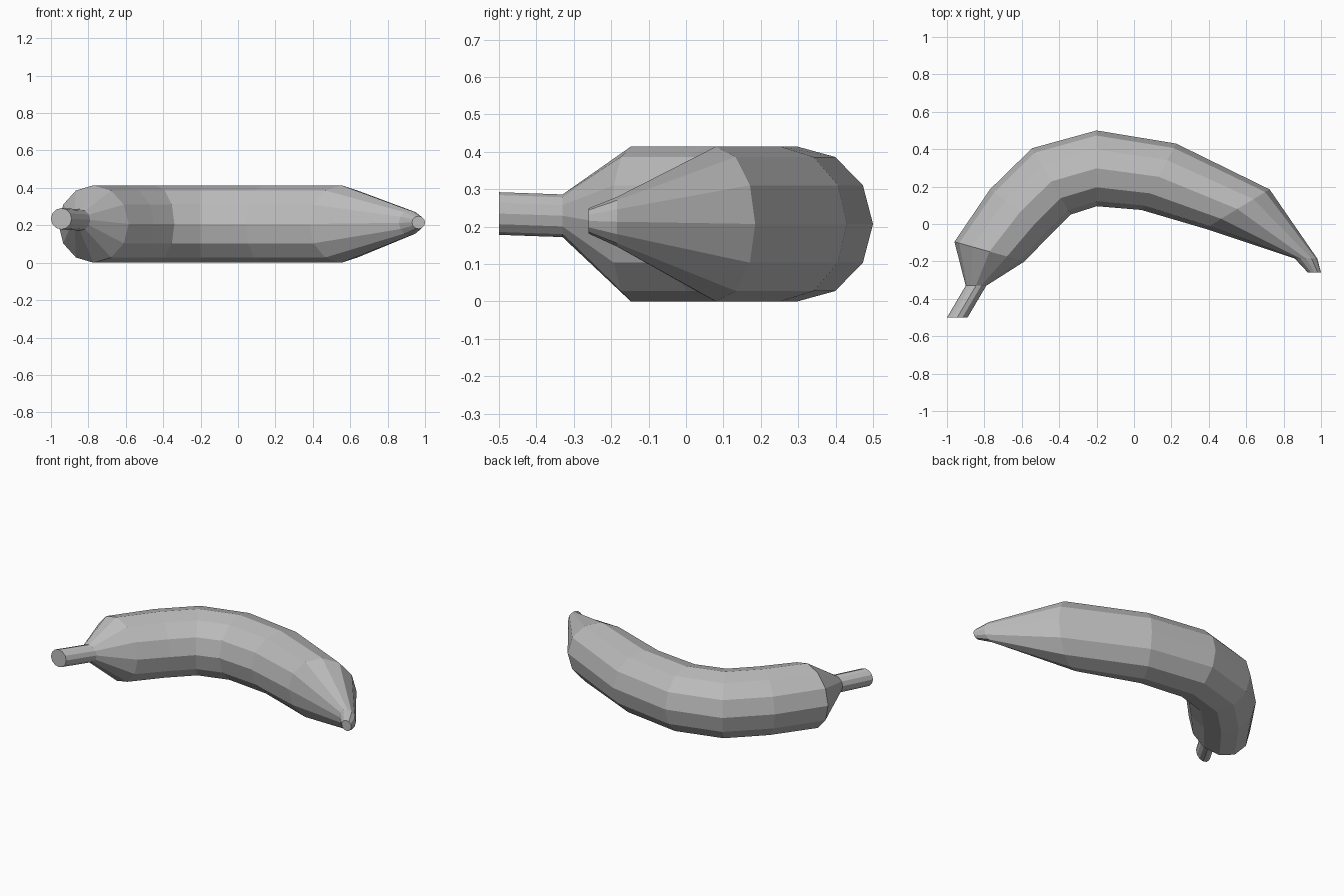
import bpy, bmesh, math
from mathutils import Vector

if "Cube" in bpy.data.objects:
    bpy.data.objects.remove(bpy.data.objects["Cube"])

SIDES = 12

peel_grey = bpy.data.materials.new("peel_grey")
peel_grey.diffuse_color = (0.5, 0.5, 0.5, 1)
peel_grey.use_nodes = True
peel_grey.node_tree.nodes["Principled BSDF"].inputs["Base Color"].default_value = peel_grey.diffuse_color

# Cross-sections along the bend: outer x,y / inner x,y / centre height / half height
RINGS = [
    (-1.00, -0.50, -0.89, -0.50, 0.235, 0.057),   # stem end
    (-0.90, -0.33, -0.79, -0.33, 0.229, 0.057),   # stem base
    (-0.96, -0.095, -0.585, -0.20, 0.207, 0.207),  # shoulder
    (-0.77, 0.185, -0.45, -0.06, 0.207, 0.207),
    (-0.545, 0.405, -0.34, 0.05, 0.207, 0.207),
    (-0.20, 0.50, -0.20, 0.095, 0.207, 0.207),
    (0.225, 0.43, 0.04, 0.075, 0.207, 0.207),
    (0.725, 0.185, 0.38, -0.025, 0.207, 0.207),
    (0.98, -0.185, 0.86, -0.185, 0.213, 0.066),   # tip base
    (1.00, -0.26, 0.93, -0.26, 0.215, 0.034),     # tip end
]


def add_ring(bm, ox, oy, ix, iy, z, rz):
    centre = Vector(((ox + ix) / 2, (oy + iy) / 2, z))
    out = Vector(((ox - ix) / 2, (oy - iy) / 2, 0))
    up = Vector((0, 0, rz))
    angles = [math.tau * i / SIDES for i in range(SIDES)]
    return [bm.verts.new(centre + out * math.cos(a) + up * math.sin(a)) for a in angles]


# Curved fruit body, with stem and tip lofted as one skin
bm = bmesh.new()
rings = [add_ring(bm, *r) for r in RINGS]
for a, b in zip(rings, rings[1:]):
    for i in range(SIDES):
        j = (i + 1) % SIDES
        bm.faces.new((a[i], a[j], b[j], b[i]))
bm.faces.new(rings[0])
bm.faces.new(rings[-1])
bmesh.ops.recalc_face_normals(bm, faces=bm.faces)

mesh = bpy.data.meshes.new("banana")
bm.to_mesh(mesh)
bm.free()
mesh.materials.append(peel_grey)
bpy.context.collection.objects.link(bpy.data.objects.new("banana", mesh))
